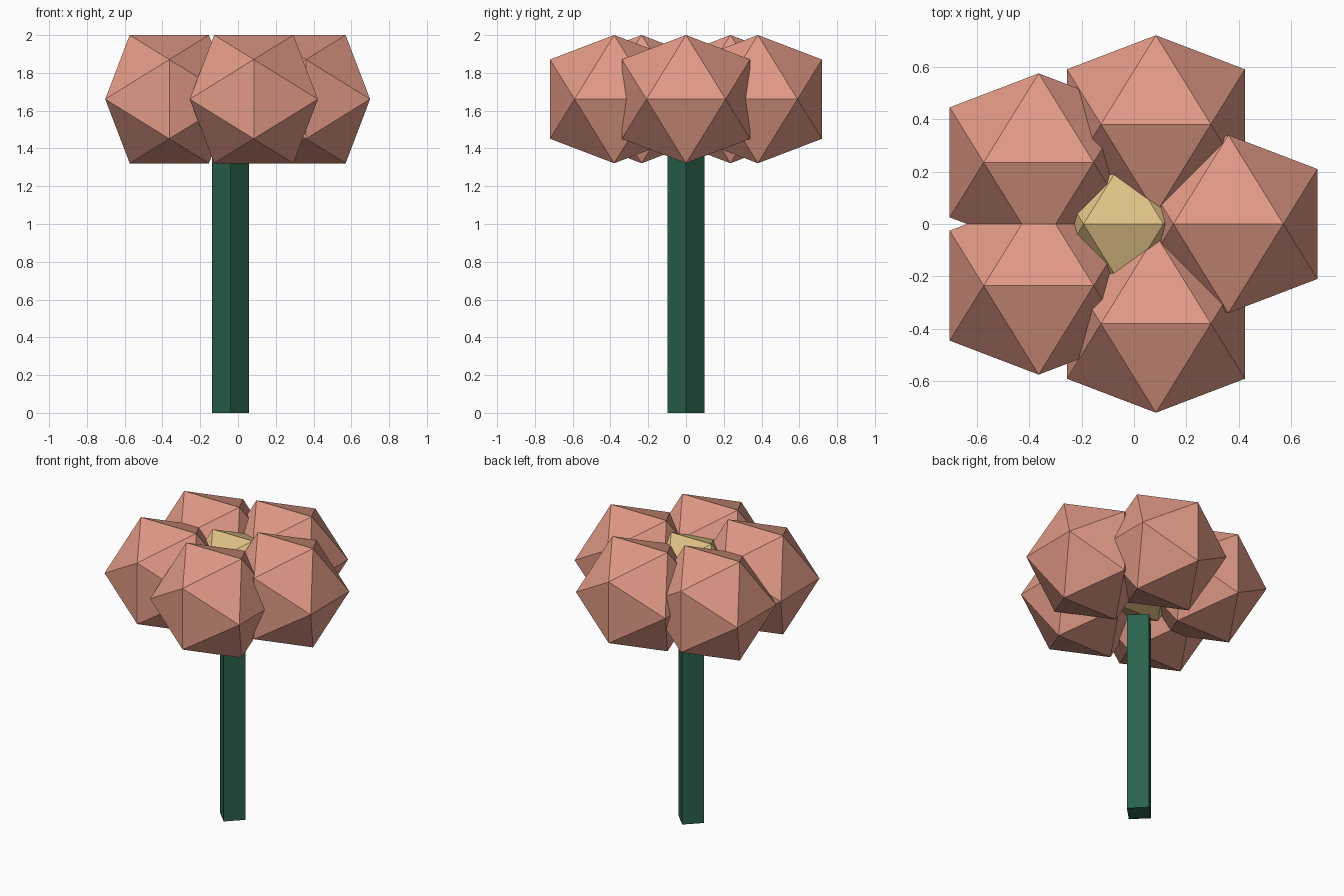
import bpy, bmesh, math

if "Cube" in bpy.data.objects:
    bpy.data.objects.remove(bpy.data.objects["Cube"])

PHI = (1 + 5 ** 0.5) / 2
CX = -0.04            # flower axis


def material(name, rgb):
    """Flat material from 0-255 display values."""
    m = bpy.data.materials.new(name)
    lin = [((c / 255 + 0.055) / 1.055) ** 2.4 for c in rgb]
    m.diffuse_color = (*lin, 1)
    m.use_nodes = True
    m.node_tree.nodes["Principled BSDF"].inputs["Base Color"].default_value = m.diffuse_color
    return m


def icosahedron(name, radius, loc, mat):
    """Flat-faced icosahedron from three golden rectangles, top edge along x."""
    a = radius / math.sqrt(1 + PHI * PHI)
    b = a * PHI
    bm = bmesh.new()
    for s in (-1, 1):
        for t in (-1, 1):
            for co in ((s * a, 0, t * b), (s * b, t * a, 0), (0, s * b, t * a)):
                bm.verts.new(co)
    bmesh.ops.convex_hull(bm, input=bm.verts)
    bmesh.ops.recalc_face_normals(bm, faces=bm.faces)
    me = bpy.data.meshes.new(name)
    bm.to_mesh(me)
    bm.free()
    me.materials.append(mat)
    ob = bpy.data.objects.new(name, me)
    ob.location = loc
    bpy.context.collection.objects.link(ob)
    return ob


pink = material("petal_pink", (225, 154, 134))
yellow = material("center_yellow", (225, 194, 134))
green = material("stem_green", (42, 99, 76))

# five petals in a ring
for i in range(5):
    ang = math.radians(72 * i)
    icosahedron(f"petal_{i + 1}", 0.399,
                (CX + 0.4 * math.cos(ang), 0.4 * math.sin(ang), 1.661), pink)

# flower center
icosahedron("flower_center", 0.29, (CX, 0, 1.683), yellow)

# four-sided stem with corners on the axes
H = 1.39
bpy.ops.mesh.primitive_cylinder_add(vertices=4, radius=0.098, depth=H,
                                    location=(CX, 0, H / 2))
stem = bpy.context.object
stem.name = "stem"
stem.data.materials.append(green)
